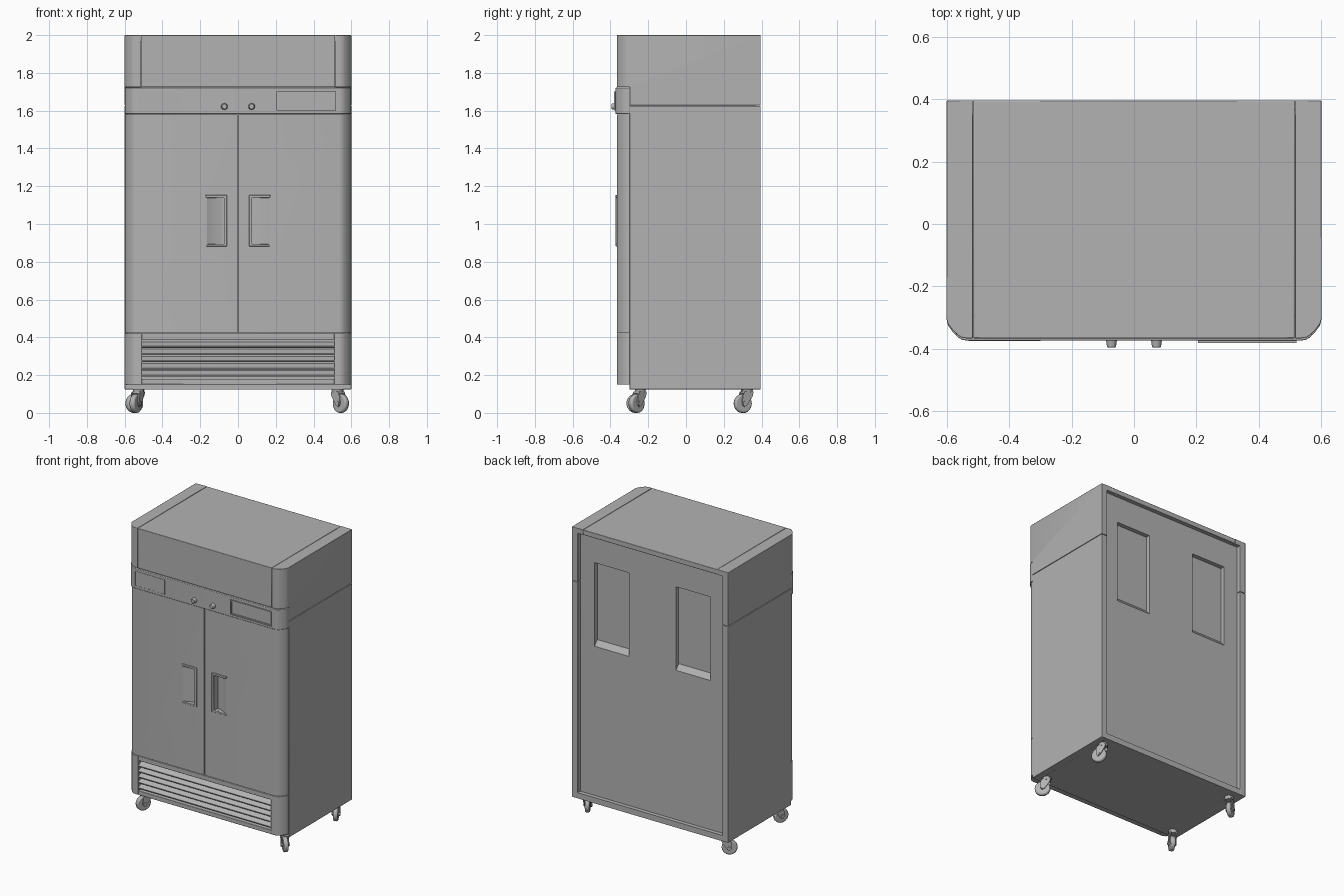
import bpy, bmesh, math
from mathutils import Matrix

if "Cube" in bpy.data.objects:
    bpy.data.objects.remove(bpy.data.objects["Cube"])

STEEL = bpy.data.materials.new("steel_grey")
STEEL.diffuse_color = (0.45, 0.45, 0.45, 1)
STEEL.use_nodes = True
STEEL.node_tree.nodes["Principled BSDF"].inputs["Base Color"].default_value = STEEL.diffuse_color


def smooth(ob):
    bpy.ops.object.select_all(action='DESELECT')
    bpy.context.view_layer.objects.active = ob
    ob.select_set(True)
    bpy.ops.object.shade_smooth_by_angle(angle=math.radians(30))


def bevel_edges(ob, width):
    m = ob.modifiers.new("edge_bevel", 'BEVEL')
    m.width, m.segments, m.limit_method = width, 2, 'ANGLE'
    m.angle_limit = math.radians(45)


def finish(name, bm, bevel=0.0, matrix=None):
    bmesh.ops.recalc_face_normals(bm, faces=bm.faces[:])
    if matrix:
        bm.transform(matrix)
    me = bpy.data.meshes.new(name)
    bm.to_mesh(me)
    bm.free()
    me.materials.append(STEEL)
    ob = bpy.data.objects.new(name, me)
    bpy.context.collection.objects.link(ob)
    smooth(ob)
    if bevel:
        bevel_edges(ob, bevel)
    return ob


def prism(name, pts, lo, hi, axis='z', bevel=0.0, matrix=None):
    """Extrude a profile: (x, y) along z, (y, z) along x, or (x, z) along y."""
    put = {'z': lambda p, t: (p[0], p[1], t), 'x': lambda p, t: (t, p[0], p[1]),
           'y': lambda p, t: (p[0], t, p[1])}[axis]
    bm = bmesh.new()
    a = [bm.verts.new(put(p, lo)) for p in pts]
    b = [bm.verts.new(put(p, hi)) for p in pts]
    bm.faces.new(a)
    bm.faces.new(b[::-1])
    for i in range(len(pts)):
        j = (i + 1) % len(pts)
        bm.faces.new((a[i], b[i], b[j], a[j]))
    return finish(name, bm, bevel, matrix)


def box(name, x0, x1, y0, y1, z0, z1, bevel=0.0, matrix=None):
    return prism(name, [(x0, y0), (x1, y0), (x1, y1), (x0, y1)], z0, z1, 'z', bevel, matrix)


def cyl(name, r1, r2, depth, matrix, seg=24, bevel=0.0):
    bm = bmesh.new()
    bmesh.ops.create_cone(bm, cap_ends=True, segments=seg, radius1=r1, radius2=r2, depth=depth)
    return finish(name, bm, bevel, matrix)


def corner(x, y):
    """Flattened rounded front-right corner, from the front face to the side face."""
    return [(x - dx, y + dy) for dx, dy in
            ((0.062, 0), (0.047, 0.003), (0.034, 0.011), (0.018, 0.028), (0.004, 0.047), (0, 0.06))]


def flip(pts, s):
    return [(s * p[0], p[1]) for p in pts]


def cut(ob, cutter):
    """Subtract the cutter, apply, and discard it."""
    m = ob.modifiers.new("recess", 'BOOLEAN')
    m.operation, m.object, m.solver = 'DIFFERENCE', cutter, 'EXACT'
    bpy.ops.object.select_all(action='DESELECT')
    bpy.context.view_layer.objects.active = ob
    bpy.ops.object.modifier_apply(modifier=m.name)
    bpy.data.objects.remove(cutter, do_unlink=True)
    smooth(ob)


def framed_plate(name, x0, x1, z0, z1, yb, yf, rim, depth):
    """Thin plate with a raised rim around a sunken face."""
    box(name + "_face", x0 + rim, x1 - rim, yf + depth, yb, z0 + rim, z1 - rim)
    for part, a, b, c, d in (("top", x0, x1, z1 - rim, z1), ("bottom", x0, x1, z0, z0 + rim),
                             ("left", x0, x0 + rim, z0 + rim, z1 - rim),
                             ("right", x1 - rim, x1, z0 + rim, z1 - rim)):
        box(f"{name}_rim_{part}", a, b, yf, yb, c, d)


SIDES = ((1, "right"), (-1, "left"))
BACK = 0.395

# cabinet core with two shallow pockets in the back
core = box("cabinet_core", -0.556, 0.556, -0.298, 0.367, 0.16, 1.965)
for s, n in SIDES:
    a, b = sorted((s * 0.18, s * 0.445))
    cut(core, prism("pocket_cutter", [(0.38, 1.185), (0.367, 1.20), (0.337, 1.235), (0.337, 1.78),
                                      (0.38, 1.78)], a, b, 'x'))
box("cabinet_floor", -0.556, 0.556, -0.298, BACK, 0.125, 0.165)

# upper hood, centre section
prism("hood_center", [(-0.366, 1.724), (-0.2, 1.724), (-0.2, 1.965), (BACK, 1.965), (BACK, 2.0), (-0.366, 2.0)],
      -0.5145, 0.5145, 'x', 0.003)

for s, n in SIDES:
    a, b = sorted((s * 0.555, s * 0.6))
    box("side_panel_" + n, a, b, -0.298, BACK, 0.125, 1.625, 0.002)
    # hood end caps with rounded front corners, notched over the control panel
    hood = prism("hood_end_" + n, flip([(0.516, -0.366)] + corner(0.6, -0.366) +
                 [(0.6, BACK), (0.555, BACK), (0.555, 0.36), (0.516, 0.36)], s), 1.628, 2.0)
    cut(hood, box("notch_cutter", -0.7, 0.7, -0.5, -0.297, 1.5, 1.724))
    bevel_edges(hood, 0.002)
    a, b = sorted((s * 0.516, s * 0.557))
    box("hood_back_rim_" + n, a, b, 0.35, BACK, 1.965, 2.0)

    # doors with a sloped finger recess
    door = prism("door_" + n, flip([(0.003, -0.296), (0.003, -0.366)] + corner(0.596, -0.366) +
                 [(0.596, -0.296)], s), 0.424, 1.579)
    cut(door, prism("handle_cutter", flip([(0.07, -0.38), (0.074, -0.326), (0.09, -0.326),
                    (0.165, -0.3655), (0.165, -0.38)], s), 0.892, 1.142))
    bevel_edges(door, 0.002)
    # C-shaped handle rim
    prism("handle_" + n, flip([(0.058, 0.882), (0.168, 0.882), (0.162, 0.894), (0.074, 0.894),
          (0.074, 1.138), (0.168, 1.138), (0.172, 1.153), (0.058, 1.153)], s), -0.373, -0.355, 'y', 0.003)

    # grille corner posts
    prism("grille_post_" + n, flip([(0.51, -0.296), (0.51, -0.366)] + corner(0.597, -0.366) +
          [(0.597, -0.296)], s), 0.15, 0.421, 'z', 0.002)

    # control knobs
    rot = Matrix.Rotation(math.pi / 2, 4, 'X')
    cyl("knob_" + n, 0.018, 0.014, 0.026, Matrix.Translation((s * 0.072, -0.382, 1.622)) @ rot, 24, 0.002)

# control panel with display and side plate
c = corner(0.599, -0.373)
prism("control_panel", [(-0.599, -0.296)] + flip(c, -1)[::-1] + c + [(0.599, -0.296)], 1.582, 1.722, 'z', 0.003)
framed_plate("display", 0.205, 0.52, 1.6, 1.702, -0.37, -0.381, 0.009, 0.007)
framed_plate("side_plate", -0.53, -0.30, 1.6, 1.702, -0.37, -0.375, 0.003, 0.001)

# ventilation grille
box("grille_back", -0.511, 0.511, -0.318, -0.296, 0.15, 0.421)
box("grille_bottom_rail", -0.511, 0.511, -0.366, -0.296, 0.15, 0.18, 0.003)
box("grille_top_rail", -0.511, 0.511, -0.366, -0.296, 0.388, 0.421, 0.003)
for i in range(5):
    mat = Matrix.Translation((0, -0.342, 0.208 + 0.038 * i)) @ Matrix.Rotation(math.radians(28), 4, 'X')
    box(f"louver_{i + 1}", -0.511, 0.511, -0.025, 0.025, -0.005, 0.005, 0.002, mat)


# swivel casters
def caster(name, x, y, heading):
    base = Matrix.Translation((x, y, 0)) @ Matrix.Rotation(heading, 4, 'Z')
    axle = base @ Matrix.Translation((0.028, 0, 0.05)) @ Matrix.Rotation(math.pi / 2, 4, 'X')
    cyl("wheel_" + name, 0.05, 0.05, 0.03, axle, 28, 0.008)
    cyl("axle_" + name, 0.012, 0.012, 0.056, axle, 16)
    cyl("swivel_" + name, 0.026, 0.03, 0.022, base @ Matrix.Translation((0, 0, 0.116)), 24)
    for s in (-1, 1):
        y0, y1 = sorted((s * 0.018, s * 0.024))
        prism(f"fork_{name}_{'a' if s < 0 else 'b'}", [(-0.024, 0.112), (-0.02, 0.09), (0.014, 0.04),
              (0.03, 0.032), (0.042, 0.045), (0.04, 0.09), (0.028, 0.112)], y0, y1, 'y', 0.0, base)
    box("fork_top_" + name, -0.024, 0.028, -0.024, 0.024, 0.103, 0.112, 0.0, base)


for name, x, y, deg in (("front_left", -0.528, -0.242, 243), ("front_right", 0.525, -0.242, -45),
                        ("back_left", -0.525, 0.32, 212), ("back_right", 0.53, 0.325, -62)):
    caster(name, x, y, math.radians(deg))
